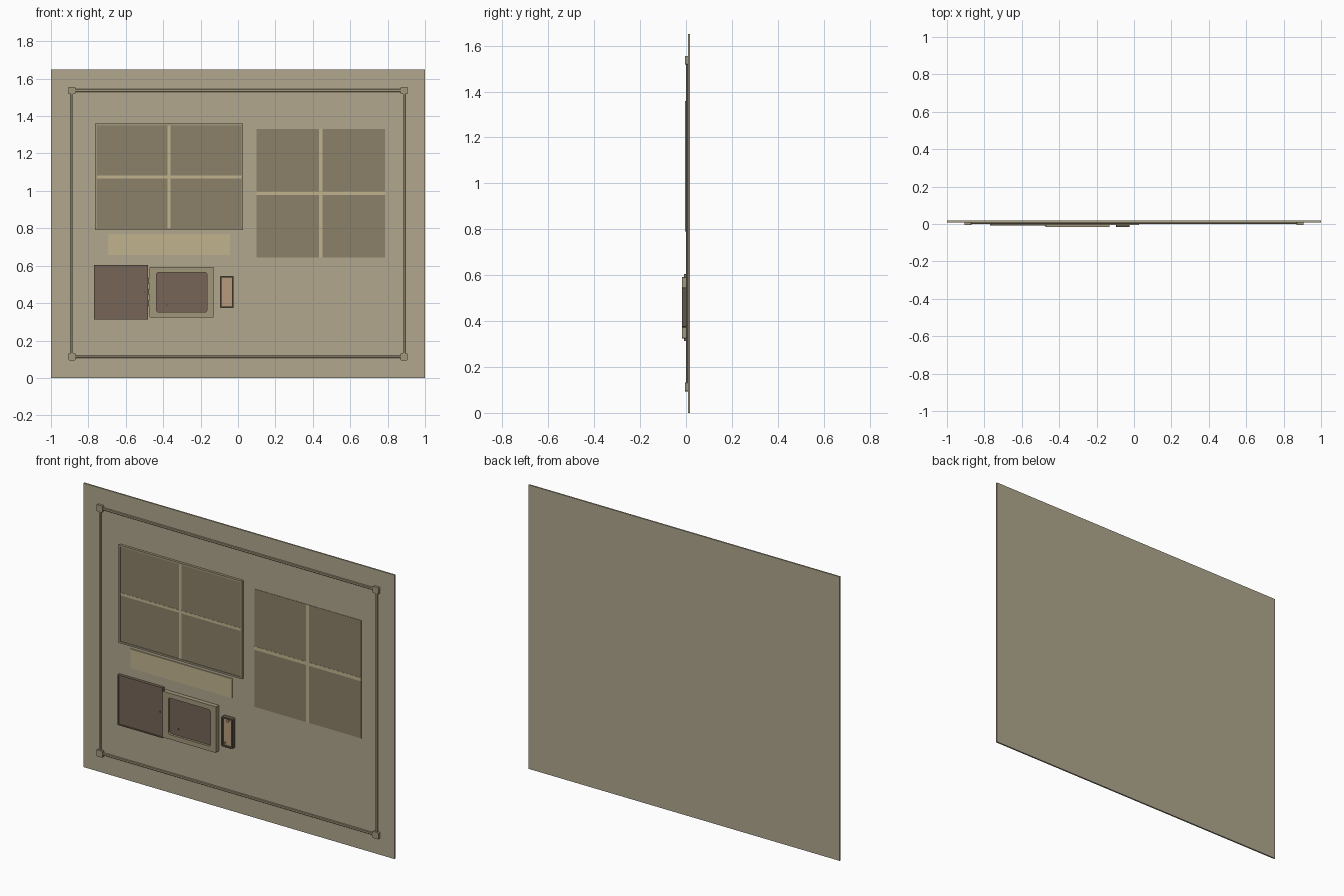
import bpy, bmesh
from math import sin, cos, pi

if "Cube" in bpy.data.objects:
    bpy.data.objects.remove(bpy.data.objects["Cube"])


def material(name, rgb):
    m = bpy.data.materials.new(name)
    m.diffuse_color = (*rgb, 1)
    m.use_nodes = True
    m.node_tree.nodes["Principled BSDF"].inputs["Base Color"].default_value = m.diffuse_color
    return m


WALL = material("wall_beige", (0.44, 0.39, 0.27))
TRIM = material("trim", (0.36, 0.31, 0.20))
PANE = material("pane", (0.26, 0.22, 0.14))
CREAM = material("cream", (0.53, 0.45, 0.27))
BROWN = material("brown", (0.18, 0.13, 0.095))
COPPER = material("copper", (0.47, 0.33, 0.20))
DARK = material("dark_rim", (0.12, 0.09, 0.06))

BACK = 0.009    # front face of the backing panel


def finish(name, bm, mat):
    bmesh.ops.recalc_face_normals(bm, faces=bm.faces)
    me = bpy.data.meshes.new(name)
    bm.to_mesh(me)
    bm.free()
    me.materials.append(mat)
    ob = bpy.data.objects.new(name, me)
    bpy.context.collection.objects.link(ob)
    return ob


def outline(x0, x1, z0, z1, r, seg=5):
    """Rounded rectangle, counter-clockwise; always 4 * (seg + 1) points."""
    pts = []
    for i, (cx, cz) in enumerate([(x1 - r, z1 - r), (x0 + r, z1 - r),
                                  (x0 + r, z0 + r), (x1 - r, z0 + r)]):
        for k in range(seg + 1):
            a = (i + k / seg) * pi / 2
            pts.append((cx + r * cos(a), cz + r * sin(a)))
    return pts


def box(name, x0, x1, z0, z1, y0, mat, y1=BACK, bevel=0):
    bm = bmesh.new()
    bmesh.ops.create_cube(bm, size=1)
    for v in bm.verts:
        v.co = (x1 if v.co.x > 0 else x0, y1 if v.co.y > 0 else y0,
                z1 if v.co.z > 0 else z0)
    if bevel:
        bmesh.ops.bevel(bm, geom=bm.edges[:], offset=bevel, segments=1, affect='EDGES')
    return finish(name, bm, mat)


def slab(name, x0, x1, z0, z1, y0, mat, r, y1=BACK):
    """Rounded plate."""
    bm = bmesh.new()
    pts = outline(x0, x1, z0, z1, r)
    a = [bm.verts.new((x, y0, z)) for x, z in pts]
    b = [bm.verts.new((x, y1, z)) for x, z in pts]
    bm.faces.new(a)
    bm.faces.new(b)
    for i in range(len(a)):
        j = (i + 1) % len(a)
        bm.faces.new((a[i], a[j], b[j], b[i]))
    return finish(name, bm, mat)


def ring(name, x0, x1, z0, z1, w, y0, mat, ro=0.001, ri=0.001, y1=BACK):
    """Rectangular rim of width w = (sides, top and bottom)."""
    bm = bmesh.new()
    outer = outline(x0, x1, z0, z1, ro)
    inner = outline(x0 + w[0], x1 - w[0], z0 + w[1], z1 - w[1], ri)
    loops = [[bm.verts.new((x, y, z)) for x, z in pts]
             for pts, y in ((outer, y0), (inner, y0), (inner, y1), (outer, y1))]
    for k in range(4):
        a, b = loops[k], loops[(k + 1) % 4]
        for i in range(len(a)):
            j = (i + 1) % len(a)
            bm.faces.new((a[i], a[j], b[j], b[i]))
    return finish(name, bm, mat)


def cylinder(name, x, y, z, r, length, mat, axis='Y'):
    bpy.ops.mesh.primitive_cylinder_add(
        vertices=16, radius=r, depth=length, location=(x, y, z),
        rotation=(pi / 2, 0, 0) if axis == 'Y' else (0, 0, 0))
    ob = bpy.context.object
    ob.name = name
    ob.data.materials.append(mat)
    bpy.ops.object.shade_smooth_by_angle()
    return ob


# Backing panel
box("backing_panel", -1, 1, 0, 1.65, BACK, WALL, y1=0.018)

# Perimeter conduit with corner blocks
for s in (-1, 1):
    box("conduit_side", s * 0.888 - 0.007, s * 0.888 + 0.007, 0.13, 1.52, 0.0, TRIM, bevel=0.002)
    zc = 0.825 + s * 0.712
    box("conduit_rail", -0.87, 0.87, zc - 0.007, zc + 0.007, 0.0, TRIM, bevel=0.002)
    for t in (-1, 1):
        zt = 0.825 + t * 0.712
        slab("corner_block", s * 0.888 - 0.019, s * 0.888 + 0.019,
             zt - 0.019, zt + 0.019, -0.005, TRIM, 0.005)


# Four-pane boards with a cream cross
def board(name, x0, x1, z0, z1, cx, cz, w, y):
    for xa, xb in ((x0, cx - w), (cx + w, x1)):
        for za, zb in ((z0, cz - w), (cz + w, z1)):
            box(name + "_pane", xa, xb, za, zb, y, PANE)
    box(name + "_upright", cx - w, cx + w, z0, z1, y - 0.001, CREAM)
    box(name + "_crossbar", x0, x1, cz - w, cz + w, y - 0.001, CREAM)


board("left_board", -0.755, 0.018, 0.80, 1.35, -0.369, 1.075, 0.008, -0.001)
ring("left_board_rim", -0.765, 0.028, 0.79, 1.36, (0.01, 0.01), -0.005, TRIM)
board("right_board", 0.10, 0.787, 0.645, 1.33, 0.442, 0.987, 0.010, 0.007)

# Cream strip under the left board
box("cream_strip", -0.695, -0.042, 0.658, 0.77, 0.004, CREAM)

# Open door of the wall box
slab("door_panel", -0.766, -0.484, 0.319, 0.601, -0.003, BROWN, 0.003)
ring("door_rim", -0.77, -0.48, 0.313, 0.605, (0.006, 0.006), -0.008, BROWN)
cylinder("door_catch", -0.50, -0.004, 0.46, 0.005, 0.006, DARK)

# Wall box with a rounded recess
ring("wall_box", -0.472, -0.13, 0.324, 0.592, (0.036, 0.028), -0.017, TRIM, 0.003, 0.012)
slab("wall_box_recess", -0.438, -0.164, 0.35, 0.566, -0.004, BROWN, 0.012)
cylinder("recess_knob", -0.38, -0.006, 0.39, 0.005, 0.006, DARK)
for z in (0.40, 0.46, 0.52):
    cylinder("hinge", -0.476, -0.006, z, 0.005, 0.03, TRIM, 'Z')

# Small copper switch box
ring("switch_rim", -0.096, -0.024, 0.373, 0.546, (0.008, 0.008), -0.017, DARK, 0.006, 0.004)
slab("switch_plate", -0.089, -0.031, 0.380, 0.539, -0.006, COPPER, 0.004)
cylinder("switch_button", -0.06, -0.009, 0.525, 0.008, 0.008, COPPER)
cylinder("switch_peg", -0.078, -0.009, 0.395, 0.005, 0.008, COPPER)
